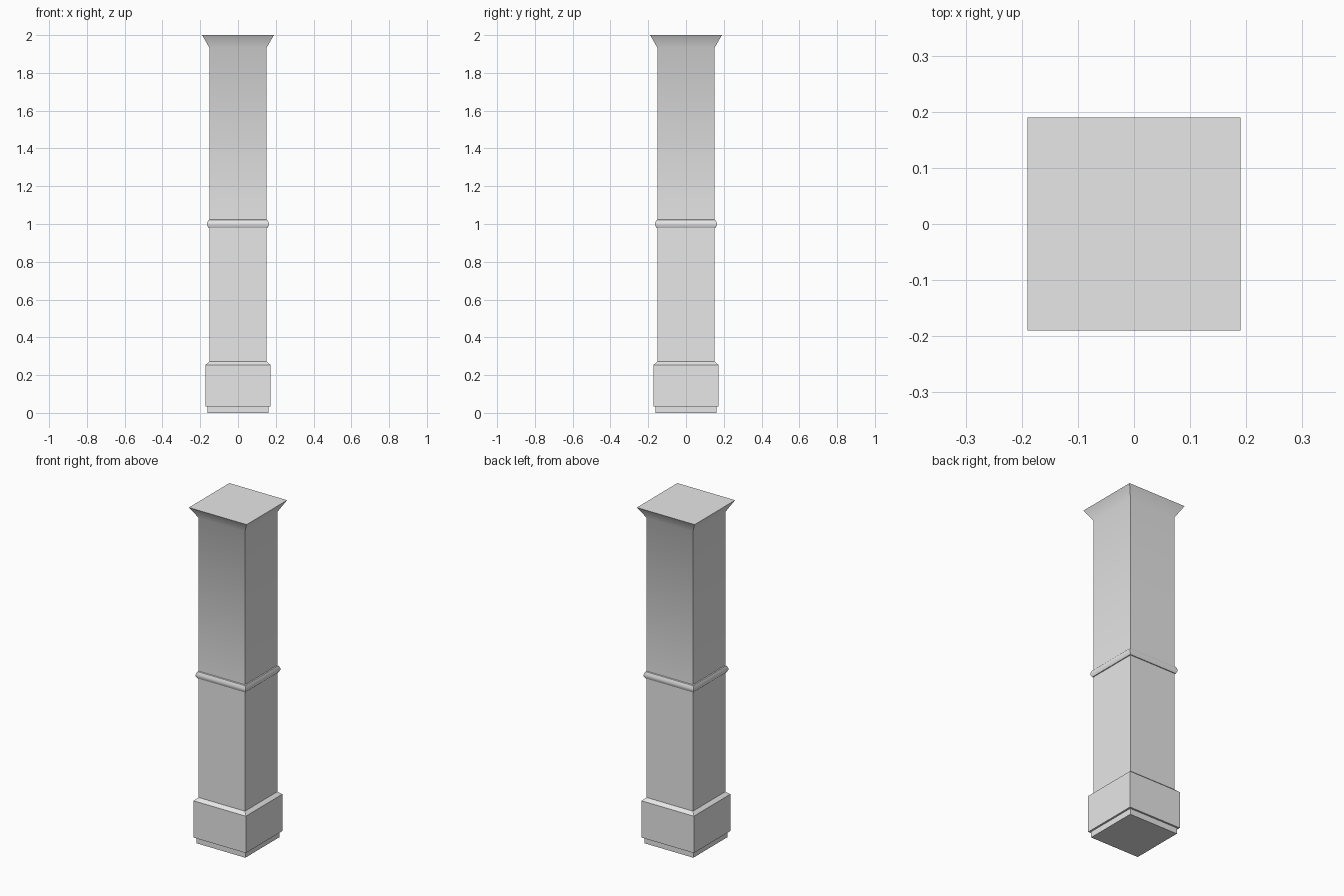
import bpy, bmesh, math

cube = bpy.data.objects.get("Cube")
if cube:
    bpy.data.objects.remove(cube, do_unlink=True)

stone = bpy.data.materials.new("light_grey")
stone.use_nodes = True
colour = (0.8, 0.8, 0.8, 1)
stone.diffuse_color = colour
stone.node_tree.nodes["Principled BSDF"].inputs["Base Color"].default_value = colour


def square_column(name, profile):
    """Sweep a (half width, height) profile round a square and cap both ends."""
    bm = bmesh.new()
    rings = [[bm.verts.new((sx * r, sy * r, z))
              for sx, sy in ((-1, -1), (1, -1), (1, 1), (-1, 1))]
             for r, z in profile]
    for low, high in zip(rings, rings[1:]):
        for i in range(4):
            j = (i + 1) % 4
            bm.faces.new((low[i], low[j], high[j], high[i]))
    bm.faces.new(rings[0][::-1])
    bm.faces.new(rings[-1])
    mesh = bpy.data.meshes.new(name)
    bm.to_mesh(mesh)
    bm.free()
    mesh.materials.append(stone)
    obj = bpy.data.objects.new(name, mesh)
    bpy.context.collection.objects.link(obj)
    bpy.ops.object.select_all(action='DESELECT')
    obj.select_set(True)
    bpy.context.view_layer.objects.active = obj
    bpy.ops.object.shade_smooth_by_angle(angle=math.radians(35))
    return obj


SHAFT = 0.152

# Foot, plinth block and chamfer, shaft, middle moulding, flared top
foot = [(0.161, 0), (0.161, 0.035)]
plinth = [(0.172, 0.035), (0.172, 0.254), (SHAFT, 0.271)]
moulding = [(SHAFT, 0.98), (0.157, 0.98), (0.164, 0.994),
            (0.164, 1.004), (0.157, 1.02), (SHAFT, 1.023)]
flared_top = [(SHAFT, 1.934), (0.19, 2.0)]
square_column("square_pillar", foot + plinth + moulding + flared_top)
